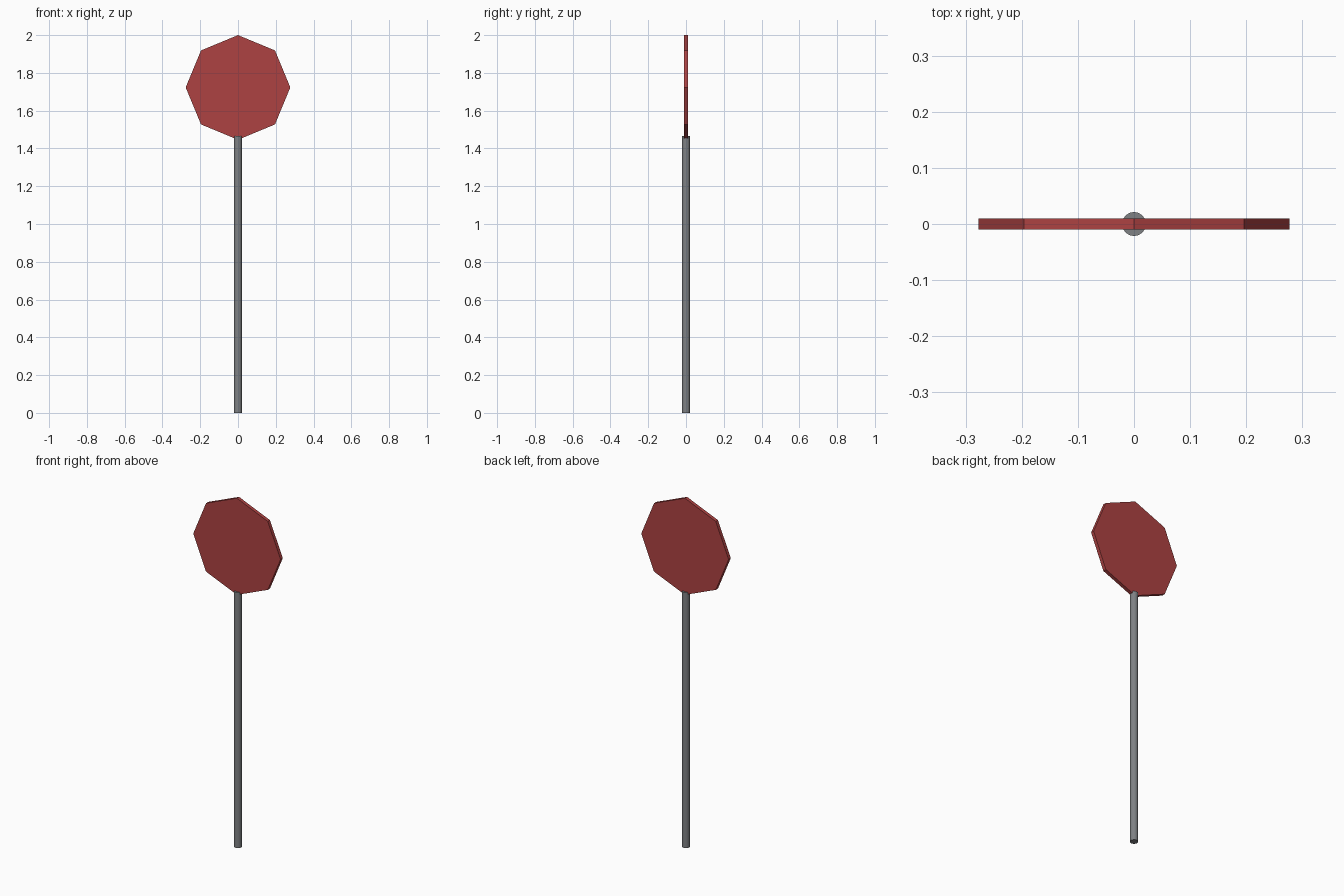
import bpy, math

if "Cube" in bpy.data.objects:
    bpy.data.objects.remove(bpy.data.objects["Cube"])


def material(name, color):
    m = bpy.data.materials.new(name)
    m.diffuse_color = (*color, 1)
    m.use_nodes = True
    m.node_tree.nodes["Principled BSDF"].inputs["Base Color"].default_value = m.diffuse_color
    return m


def prism(name, sides, radius, depth, location, rotation, mat):
    bpy.ops.mesh.primitive_cylinder_add(vertices=sides, radius=radius, depth=depth,
                                        location=location, rotation=rotation)
    ob = bpy.context.object
    ob.name = name
    ob.data.materials.append(mat)
    return ob


red = material("sign red", (0.42, 0.055, 0.055))
grey = material("metal grey", (0.21, 0.22, 0.23))

# Round post
post = prism("post", 16, 0.0215, 1.465, (0, 0, 0.7325), (0, 0, 0), grey)
bpy.ops.object.shade_smooth_by_angle(angle=math.radians(30))

# Octagonal sign plate, standing on one corner
prism("sign_plate", 8, 0.277, 0.02, (0, 0, 1.723), (math.pi / 2, 0, 0), red)
